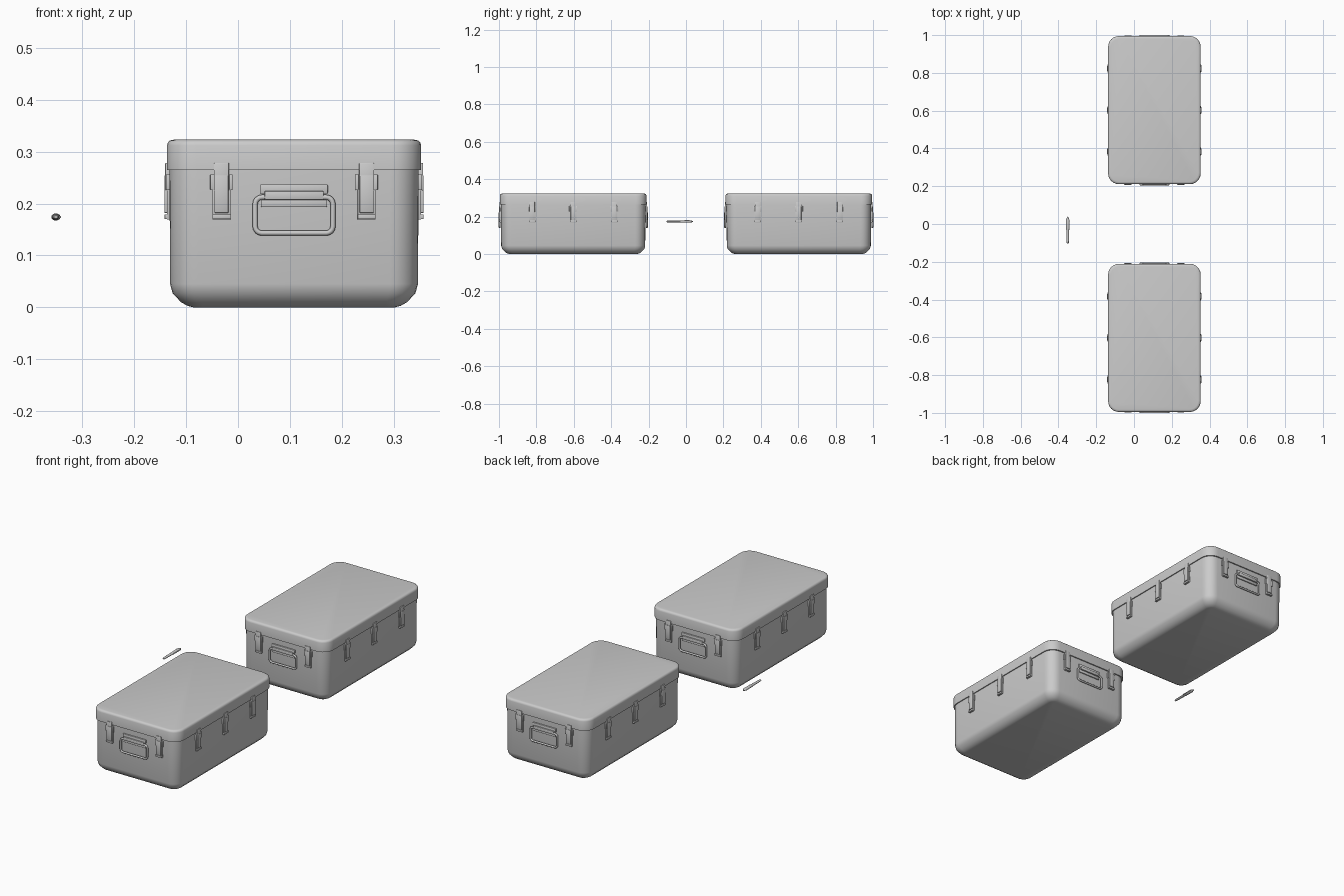
import bpy, bmesh, math
from mathutils import Matrix, Vector

if "Cube" in bpy.data.objects:
    bpy.data.objects.remove(bpy.data.objects["Cube"])

CX, CY = 0.108, 0.603        # crate centre
HX, HY = 0.24, 0.386         # crate body half sizes


def link(name, data, matrix=None):
    ob = bpy.data.objects.new(name, data)
    bpy.context.collection.objects.link(ob)
    if matrix is not None:
        ob.matrix_world = matrix
    return ob


def smooth(ob, angle=40):
    bpy.ops.object.select_all(action='DESELECT')
    ob.select_set(True)
    bpy.context.view_layer.objects.active = ob
    bpy.ops.object.shade_smooth_by_angle(angle=math.radians(angle))


def outline(hx, hy, r, seg=6):
    pts = []
    for k, (sx, sy) in enumerate([(1, 1), (-1, 1), (-1, -1), (1, -1)]):
        for i in range(seg + 1):
            a = math.pi / 2 * (k + i / seg)
            pts.append((sx * (hx - r) + r * math.cos(a), sy * (hy - r) + r * math.sin(a)))
    return pts


def loft(name, rings):
    """Mesh through closed rings of points, capped at both ends."""
    bm = bmesh.new()
    loops = [[bm.verts.new(p) for p in ring] for ring in rings]
    n = len(loops[0])
    for a, b in zip(loops, loops[1:]):
        for i in range(n):
            j = (i + 1) % n
            bm.faces.new((a[i], a[j], b[j], b[i]))
    bm.faces.new(loops[0][::-1])
    bm.faces.new(loops[-1])
    bmesh.ops.recalc_face_normals(bm, faces=bm.faces)
    me = bpy.data.meshes.new(name)
    bm.to_mesh(me)
    bm.free()
    return me


def shell(name, hx, hy, r, profile):
    return loft(name, [[(x, y, z) for x, y in outline(hx - d, hy - d, max(r - d * 0.7, 0.01))]
                       for z, d in profile])


def boxes(name, specs, bevel):
    """Bevelled boxes given as half width, depth range, height range (outward is -y)."""
    bm = bmesh.new()
    for u0, u1, d0, d1, z0, z1 in specs:
        m = Matrix.Translation(((u0 + u1) / 2, -(d0 + d1) / 2, (z0 + z1) / 2)) \
            @ Matrix.Diagonal((u1 - u0, d1 - d0, z1 - z0, 1))
        bmesh.ops.create_cube(bm, size=1, matrix=m)
    bmesh.ops.bevel(bm, geom=bm.edges[:], offset=bevel, segments=2, profile=0.5, affect='EDGES')
    me = bpy.data.meshes.new(name)
    bm.to_mesh(me)
    bm.free()
    return me


# Shared crate meshes
body_me = shell("crate_body", HX, HY, 0.055,
                [(0, 0.045), (0.003, 0.034), (0.01, 0.022), (0.027, 0.006),
                 (0.045, 0.001), (0.267, 0)])
lid_me = shell("crate_lid", HX + 0.005, HY + 0.006, 0.057,
               [(0.265, 0), (0.312, 0), (0.318, 0.002), (0.3215, 0.006), (0.323, 0.013)])

latch_me = boxes("latch", [
    (-0.0145, 0.0145, -0.002, 0.0085, 0.225, 0.278),   # catch plate on the lid
    (-0.0175, 0.0175, -0.002, 0.005, 0.169, 0.256),    # base plate
    (-0.0135, 0.0135, 0.002, 0.010, 0.182, 0.254),     # lever
    (-0.0175, 0.0175, 0.002, 0.0095, 0.170, 0.179),    # finger lip
    (-0.0215, -0.0150, -0.002, 0.007, 0.226, 0.256),   # side ears
    (0.0150, 0.0215, -0.002, 0.007, 0.226, 0.256),
], 0.0012)

bracket_me = boxes("handle_bracket", [
    (-0.065, 0.065, -0.002, 0.007, 0.219, 0.237),
    (-0.057, 0.057, -0.002, 0.0125, 0.207, 0.224),
    (-0.064, 0.064, -0.002, 0.005, 0.193, 0.210),
], 0.002)

# Carrying loop: round bar bent to a rounded rectangle
loop_cu = bpy.data.curves.new("handle_loop", 'CURVE')
loop_cu.dimensions = '3D'
loop_cu.bevel_depth = 0.005
loop_cu.bevel_resolution = 2
sp = loop_cu.splines.new('POLY')
pts = outline(0.075, 0.0345, 0.013, 4)
sp.points.add(len(pts) - 1)
for p, (u, v) in zip(sp.points, pts):
    p.co = (u, -0.0075, v + 0.1775, 1)
sp.use_cyclic_u = True

# Two crates
for tag, side in (("front", -1), ("rear", 1)):
    base = Matrix.Translation((CX, side * CY, 0))
    body = link(tag + "_crate_body", body_me, base)
    lid = link(tag + "_crate_lid", lid_me, base)
    # Ends: two latches and a handle each; long sides: three latches each
    for turn, dist, offs in ((0, HY, (-0.14, 0.14)), (2, HY, (-0.14, 0.14)),
                             (1, HX, (-0.22, 0, 0.22)), (3, HX, (-0.22, 0, 0.22))):
        face = base @ Matrix.Rotation(turn * math.pi / 2, 4, 'Z') @ Matrix.Translation((0, -dist, 0))
        for o in offs:
            latch = link(tag + "_latch", latch_me, face @ Matrix.Translation((o, 0, 0)))
        if turn % 2 == 0:
            bracket = link(tag + "_handle_bracket", bracket_me, face)
            link(tag + "_handle_loop", loop_cu, face)
for ob in (body, lid, latch, bracket):
    smooth(ob)

# Small pen-like tool: oval body narrowing to a thin tip, with a side clip
PROFILE = [(-0.103, 0.003), (-0.101, 0.005), (-0.09, 0.0058), (-0.03, 0.0065), (-0.026, 0.0075),
           (0.018, 0.008), (0.028, 0.006), (0.036, 0.003), (0.039, 0.001)]
pen_me = loft("pen_body", [[(r * 1.1 * math.cos(a), y, r * 0.85 * math.sin(a))
                            for a in (2 * math.pi * i / 16 for i in range(16))]
                           for y, r in PROFILE])
at = Matrix.Translation((-0.351, 0, 0.174))
smooth(link("pen_body", pen_me, at))
clip = boxes("pen_clip", [(0.0055, 0.0100, -0.025, 0.033, -0.002, 0.002)], 0.001)
smooth(link("pen_clip", clip, at @ Matrix.Translation((0, 0, 0))))
